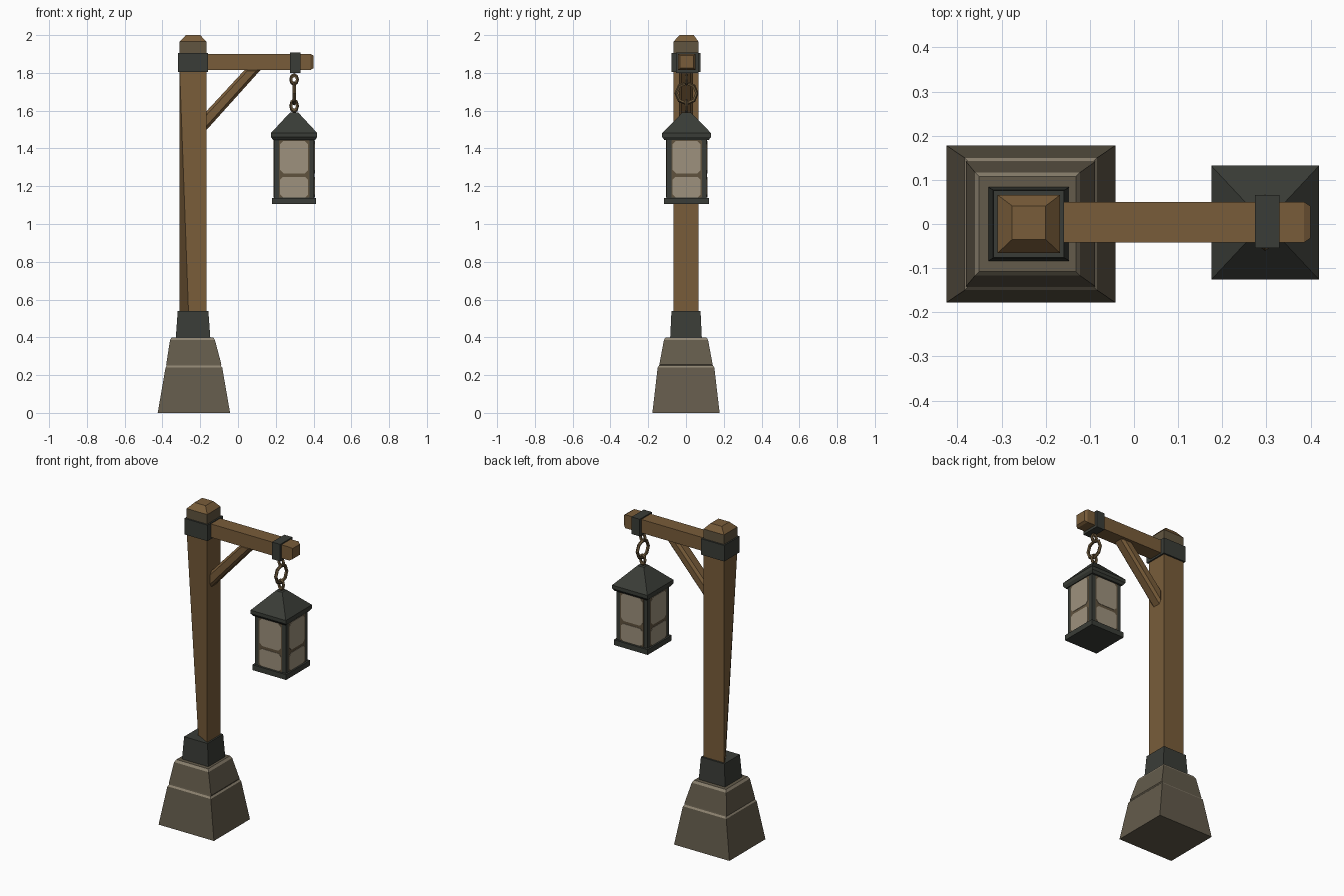
import bpy, bmesh, math
from mathutils import Matrix, Vector

if "Cube" in bpy.data.objects:
    bpy.data.objects.remove(bpy.data.objects["Cube"])


def material(name, r, g, b):
    m = bpy.data.materials.new(name)
    m.diffuse_color = (r, g, b, 1)
    m.use_nodes = True
    m.node_tree.nodes["Principled BSDF"].inputs["Base Color"].default_value = m.diffuse_color
    return m


WOOD = material("wood", 0.19, 0.108, 0.042)
OLD_WOOD = material("weathered wood", 0.12, 0.09, 0.05)
METAL = material("dark iron", 0.042, 0.046, 0.038)
STONE = material("stone", 0.125, 0.104, 0.07)
EDGE = material("pale stone edge", 0.27, 0.23, 0.165)
GLASS = material("cream glass", 0.34, 0.285, 0.205)
BAR = material("brown bar", 0.115, 0.085, 0.048)
CHAIN = material("chain", 0.13, 0.085, 0.038)


def finish(name, bm, mats):
    bmesh.ops.recalc_face_normals(bm, faces=bm.faces)
    me = bpy.data.meshes.new(name)
    bm.to_mesh(me)
    bm.free()
    for m in mats:
        me.materials.append(m)
    ob = bpy.data.objects.new(name, me)
    bpy.context.collection.objects.link(ob)
    return ob


def stack(name, rings, mats, levels=None):
    """Rectangular rings (cx, cy, half x, half y, z) joined upward; levels gives a material per band."""
    bm = bmesh.new()
    loops = [[bm.verts.new((cx + sx * hx, cy + sy * hy, z))
              for sx, sy in ((-1, -1), (1, -1), (1, 1), (-1, 1))]
             for cx, cy, hx, hy, z in rings]
    bm.faces.new(loops[0])
    for i, (a, b) in enumerate(zip(loops, loops[1:])):
        for k in range(4):
            f = bm.faces.new((a[k], a[(k + 1) % 4], b[(k + 1) % 4], b[k]))
            f.material_index = levels[i] if levels else 0
    bm.faces.new(loops[-1])
    return finish(name, bm, mats)


def prism(name, points, depth, mat, matrix=Matrix()):
    """Outline in x-z, extruded both ways along y."""
    bm = bmesh.new()
    f = bm.faces.new([bm.verts.new((x, -depth, z)) for x, z in points])
    new = bmesh.ops.extrude_face_region(bm, geom=[f])["geom"]
    bmesh.ops.translate(bm, vec=(0, 2 * depth, 0),
                        verts=[v for v in new if isinstance(v, bmesh.types.BMVert)])
    bm.transform(matrix)
    return finish(name, bm, [mat])


def bevel(ob, width):
    m = ob.modifiers.new("bevel", 'BEVEL')
    m.width = width
    m.segments = 1


# Stone foot: two tapered courses with a pale worn lip
PX = -0.238
stack("stone_foot", [(-0.2335, 0, 0.1915, 0.178, 0), (-0.2335, 0, 0.150, 0.150, 0.24),
                     (-0.234, 0, 0.143, 0.143, 0.25), (-0.234, 0, 0.146, 0.141, 0.257),
                     (-0.241, 0, 0.119, 0.117, 0.385), (-0.241, 0, 0.110, 0.108, 0.40)],
      [STONE, EDGE], [0, 1, 0, 0, 1])
stack("foot_collar", [(PX, 0, 0.092, 0.084, 0.39), (PX, 0, 0.081, 0.077, 0.54)], [METAL])

# Post with chamfered cap; one corner is hewn away towards the foot
post = stack("post", [(PX, 0, 0.071, 0.066, 0.45), (PX, 0, 0.071, 0.066, 1.82),
                      (PX, 0, 0.071, 0.066, 1.905), (PX, 0, 0.071, 0.066, 1.965),
                      (PX, 0.003, 0.038, 0.038, 2.0)],
             [WOOD, OLD_WOOD], [0, 0, 1, 0])
post.data.vertices[0].co += Vector((0.05, 0.05, 0))
stack("post_band", [(PX, 0, 0.080, 0.076, 1.805), (PX, 0, 0.080, 0.076, 1.905)], [METAL])

# Cross beam with chamfered end
beam = stack("beam", [(0, 0, 0.042, 0.046, -0.2), (0, 0, 0.042, 0.046, 0.385),
                      (0, 0, 0.033, 0.036, 0.40)], [WOOD])
beam.data.transform(Matrix.Translation((0, 0.004, 1.858)) @ Matrix.Rotation(math.pi / 2, 4, 'Y'))
stack("beam_band", [(0.302, 0.006, 0.028, 0.060, 1.80), (0.302, 0.006, 0.028, 0.060, 1.907)], [METAL])

# Diagonal brace
brace = prism("brace", [(-0.18, 1.483), (0.128, 1.825), (0.044, 1.825), (-0.18, 1.583)], 0.038, WOOD)
bevel(brace, 0.014)

# Chain links
LX, LY = 0.297, 0.003


def link(name, z, radius, thick, rot, stretch, mat):
    bpy.ops.mesh.primitive_torus_add(major_segments=8, minor_segments=5, major_radius=radius,
                                     minor_radius=thick, location=(LX, LY, z), rotation=rot)
    ob = bpy.context.object
    ob.name = name
    ob.scale = (1, stretch, 1)
    ob.data.materials.append(mat)


link("chain_ring", 1.692, 0.054, 0.010, (0, math.pi / 2, 0), 1.0, CHAIN)
link("chain_link_top", 1.765, 0.017, 0.009, (math.pi / 2, 0, 0), 1.3, CHAIN)
link("chain_link_bottom", 1.625, 0.017, 0.009, (math.pi / 2, 0, 0), 1.5, CHAIN)

# Lantern: base slab, body and hipped roof
stack("lantern_base", [(LX, LY, 0.117, 0.119, 1.105), (LX, LY, 0.117, 0.119, 1.138)], [METAL])
stack("lantern_body", [(LX, LY, 0.106, 0.106, 1.13), (LX, LY, 0.106, 0.106, 1.46)], [METAL])
stack("lantern_roof", [(LX, LY, 0.112, 0.118, 1.445), (LX, LY, 0.122, 0.129, 1.46),
                       (LX, LY, 0.122, 0.129, 1.482), (LX, LY, 0.022, 0.022, 1.59)], [METAL])


def pane(w, z0, z1, c):
    """Rectangle outline with cut corners."""
    return [(-w + c, z0), (w - c, z0), (w, z0 + c), (w, z1 - c),
            (w - c, z1), (-w + c, z1), (-w, z1 - c), (-w, z0 + c)]


# Windows on all four sides: brown backing with two cream panes
for i, side in enumerate(("front", "right", "back", "left")):
    turn = Matrix.Translation((LX, LY, 0)) @ Matrix.Rotation(i * math.pi / 2, 4, 'Z')
    parts = (("backing", pane(0.081, 1.139, 1.444, 0.004), 0.106, BAR),
             ("upper_pane", pane(0.074, 1.268, 1.44, 0.018), 0.108, GLASS),
             ("lower_pane", pane(0.074, 1.141, 1.25, 0.015), 0.108, GLASS))
    for part, outline, dist, mat in parts:
        prism(f"{side}_window_{part}", outline, 0.002, mat,
              turn @ Matrix.Translation((0, -dist, 0)))
